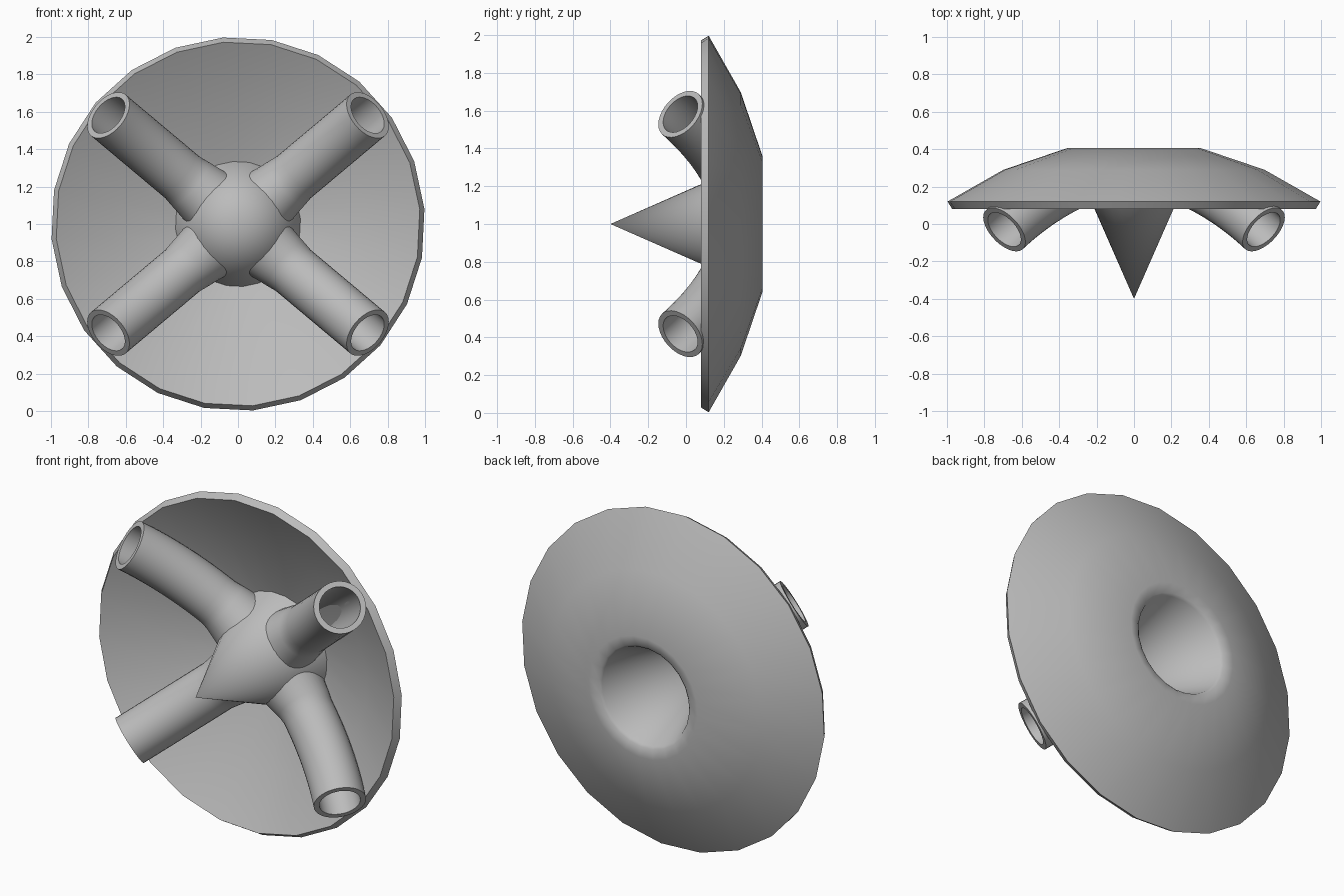
import bpy, bmesh, math
from mathutils import Vector

cube = bpy.data.objects.get("Cube")
if cube:
    bpy.data.objects.remove(cube, do_unlink=True)

grey = bpy.data.materials.new("light grey")
grey.use_nodes = True
colour = (0.5, 0.5, 0.5, 1)
grey.diffuse_color = colour
grey.node_tree.nodes["Principled BSDF"].inputs["Base Color"].default_value = colour


def loft(name, rings, closed=False):
    """Skin a list of equal-length rings; closed joins the last to the first."""
    bm = bmesh.new()
    loops = [[bm.verts.new(p) for p in ring] for ring in rings]
    pairs = list(zip(loops, loops[1:] + loops[:1])) if closed else list(zip(loops, loops[1:]))
    for a, b in pairs:
        n = len(a)
        for i in range(n):
            j = (i + 1) % n
            bm.faces.new((a[i], a[j], b[j], b[i]))
    bmesh.ops.remove_doubles(bm, verts=bm.verts, dist=1e-5)
    bmesh.ops.recalc_face_normals(bm, faces=bm.faces)
    mesh = bpy.data.meshes.new(name)
    bm.to_mesh(mesh)
    bm.free()
    mesh.materials.append(grey)
    obj = bpy.data.objects.new(name, mesh)
    bpy.context.collection.objects.link(obj)
    bpy.ops.object.select_all(action="DESELECT")
    obj.select_set(True)
    bpy.context.view_layer.objects.active = obj
    bpy.ops.object.shade_smooth_by_angle(angle=math.radians(32))
    return obj


# Dish shell with the hollow centre spike: (radius, y) revolved about y
SIDES = 24
profile = [(0, -0.295), (0.288, 0.38), (0.302, 0.392), (0.36, 0.405),
           (0.7, 0.29), (1, 0.12), (0.975, 0.08), (0.68, 0.242),
           (0.335, 0.36), (0, -0.4)]
turns = [math.radians(4.6) + math.tau * i / SIDES for i in range(SIDES)]
loft("dish_and_spike",
     [[(r * math.cos(t), y, 1 + r * math.sin(t)) for t in turns] for r, y in profile])

# Curved hollow arms, fitted against the spike at their inner end
BEND, END_TILT = 1.9, math.radians(36)
END_S, END_Y = 0.905, -0.03
START_S = 0.3
STEPS, SEGMENTS = 14, 32


def spike_radius(y):
    return 0.427 * (y + 0.4) - 0.015


def arm_ring(s, radius, heading, fit):
    """Circle across the arm at distance s from the dish axis."""
    tilt = math.asin(math.sin(END_TILT) - (END_S - s) / BEND)
    centre_y = END_Y + BEND * (math.cos(tilt) - math.cos(END_TILT))
    out = Vector((math.cos(heading), 0, math.sin(heading)))
    side = Vector((-math.sin(heading), 0, math.cos(heading)))
    points = []
    for i in range(SEGMENTS):
        a = math.tau * i / SEGMENTS
        across, along = radius * math.cos(a), radius * math.sin(a)
        y = min(centre_y + along * math.cos(tilt), 0.385)
        dist = s + along * math.sin(tilt)
        if fit:
            dist = math.sqrt(max(spike_radius(y) ** 2 - across ** 2, 0))
        points.append(out * dist + side * across + Vector((0, y, 1)))
    return points


def build_arm(name, heading):
    stops = [START_S + (END_S - START_S) * i / STEPS for i in range(STEPS + 1)]
    flare = [1.2, 1.05]
    rings = []
    for i, s in enumerate(stops):
        grow = flare[i] if i < len(flare) else 1
        rings.append(arm_ring(s, 0.144 * grow, heading, i == 0))
    for i, s in reversed(list(enumerate(stops))):
        rings.append(arm_ring(s, 0.113, heading, i == 0))
    loft(name, rings, closed=True)


for level, up in (("upper", 1), ("lower", -1)):
    for hand, across in (("left", 1), ("right", -1)):
        build_arm(f"{level}_{hand}_arm",
                  math.atan2(up * math.sin(math.radians(40)),
                             across * math.cos(math.radians(40))))
